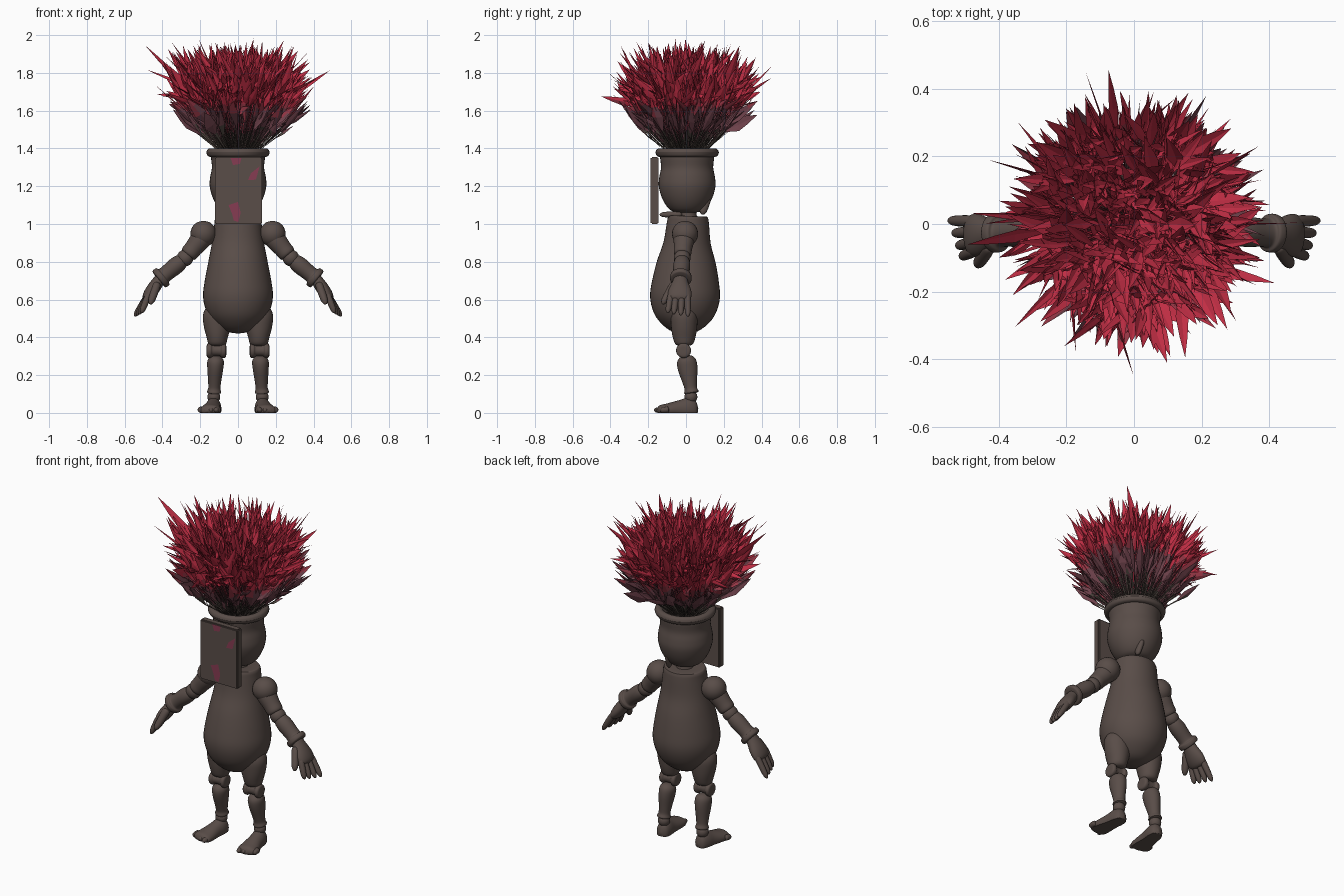
import bpy, bmesh, math, random
from mathutils import Vector

if "Cube" in bpy.data.objects:
    bpy.data.objects.remove(bpy.data.objects["Cube"], do_unlink=True)
random.seed(4)


def material(name, rgb):
    m = bpy.data.materials.new(name)
    m.use_nodes = True
    m.diffuse_color = (*rgb, 1)
    bsdf = m.node_tree.nodes["Principled BSDF"]
    bsdf.inputs["Base Color"].default_value = (*rgb, 1)
    bsdf.inputs["Roughness"].default_value = 0.8
    return m


CLAY = material("brown clay", (0.1, 0.074, 0.065))
PINK = material("faded pink paint", (0.24, 0.045, 0.085))
STEM = material("dark stem", (0.08, 0.062, 0.052))
MAUVE = material("dusky mauve", (0.16, 0.055, 0.072))
ROSE = material("deep rose", (0.32, 0.04, 0.063))
CRIMSON = material("crimson", (0.53, 0.027, 0.058))


def finish(name, bm, mats, smooth=True):
    if smooth:
        bmesh.ops.remove_doubles(bm, verts=bm.verts, dist=0.0002)
        bmesh.ops.recalc_face_normals(bm, faces=bm.faces)
    mesh = bpy.data.meshes.new(name)
    bm.to_mesh(mesh)
    bm.free()
    for m in mats:
        mesh.materials.append(m)
    ob = bpy.data.objects.new(name, mesh)
    bpy.context.collection.objects.link(ob)
    if smooth:
        bpy.ops.object.select_all(action="DESELECT")
        bpy.context.view_layer.objects.active = ob
        ob.select_set(True)
        bpy.ops.object.shade_smooth_by_angle(angle=math.radians(40))


def spline(points, steps=4):
    """Smooth curve through the profile points."""
    pts = [Vector((p[0], p[1], p[-1])) for p in points]
    out = []
    for i in range(len(pts) - 1):
        a, b, c, d = (pts[max(i - 1, 0)], pts[i], pts[i + 1], pts[min(i + 2, len(pts) - 1)])
        for k in range(steps):
            t = k / steps
            out.append(b + (c - a) * (t / 2) + (a * 2 - b * 5 + c * 4 - d) * (t * t / 2)
                       + (b * 3 - a - c * 3 + d) * (t ** 3 / 2))
    return out + [pts[-1]]


def lathe(name, profile, start, end, ref=(0, 1, 0), segs=28, floor=False):
    """Elliptical rings (position along axis, radius, second radius) from start to end."""
    start, end = Vector(start), Vector(end)
    axis = end - start
    u = axis.cross(Vector(ref)).normalized()
    v = u.cross(axis).normalized()
    bm = bmesh.new()
    rings = []
    for t, ra, rb in spline(profile):
        ra, rb = max(ra, 0), max(rb, 0)
        ring = []
        for k in range(segs):
            g = math.tau * k / segs
            co = start + axis * t + u * ra * math.cos(g) + v * rb * math.sin(g)
            if floor:
                co.z = max(co.z, 0)
            ring.append(bm.verts.new(co))
        rings.append(ring)
    for r, q in zip(rings, rings[1:]):
        for k in range(segs):
            n = (k + 1) % segs
            bm.faces.new((r[k], r[n], q[n], q[k]))
    bm.faces.new(rings[0])
    bm.faces.new(rings[-1])
    finish(name, bm, [CLAY])


def capsule(name, start, end, ra, rb=None, **kw):
    rb = rb or ra
    prof = [(0, 0, 0), (0.04, ra * .6, rb * .6), (0.18, ra, rb), (0.75, ra * .9, rb * .9),
            (0.95, ra * .5, rb * .5), (1, 0, 0)]
    lathe(name, prof, start, end, segs=16, **kw)


def ball(name, centre, r):
    c = Vector(centre)
    prof = [(0.5 - 0.5 * math.cos(math.pi * i / 6), r * math.sin(math.pi * i / 6)) for i in range(7)]
    lathe(name, prof, c - Vector((0, 0, r)), c + Vector((0, 0, r)), segs=24)


# Torso, neck and pot-shaped head
lathe("torso", [(.42, 0), (.435, .075), (.49, .14), (.55, .172), (.62, .185), (.7, .176), (.8, .157, .155),
                (.9, .138, .125), (1, .125, .112), (1.035, .12, .105), (1.043, .1, .09), (1.04, 0)],
      (0, -.03, 0), (0, .01, 1), segs=40)
lathe("neck", [(0, .055), (.5, .045), (1, .06)], (0, .01, 1.02), (0, .01, 1.1))
capsule("neck_peg", (.03, -.02, 1.05), (.03, -.14, 1.05), .016, ref=(0, 0, 1))
capsule("nape_tab", (.04, .113, 1.14), (.05, .085, 1.05), .022, .016, ref=(1, 0, 0))
lathe("head", [(1.06, 0), (1.065, .07), (1.09, .105), (1.14, .134), (1.2, .15), (1.25, .147),
               (1.3, .138), (1.36, .143), (1.375, .13), (1.37, 0)], (0, .006, 0), (0, .006, 1), segs=40)
rim = [(1.378 + .023 * math.sin(a * math.tau / 8), .145 + .023 * math.cos(a * math.tau / 8))
       for a in range(9)]
lathe("head_rim", rim, (0, .006, 0), (0, .006, 1), segs=40)

# Face plate and its worn paint patches
bm = bmesh.new()
bmesh.ops.create_cube(bm, size=1)
for v in bm.verts:
    v.co = Vector((v.co.x * .25 + .003, v.co.y * .042 - .166, v.co.z * .356 + 1.178))
bmesh.ops.bevel(bm, geom=bm.edges[:], offset=.006, segments=2, affect="EDGES")
finish("face_plate", bm, [CLAY])
patches = {
    "top_patch": [(-.04, 1.35), (-.027, 1.312), (.01, 1.318), (.018, 1.35)],
    "cheek_patch": [(.053, 1.232), (.095, 1.235), (.114, 1.305), (.068, 1.268)],
    "chin_patch": [(-.05, 1.1), (-.032, 1.055), (-.022, 1.018), (.002, 1.01), (.014, 1.06), (0, 1.117)]}
for name, outline in patches.items():
    bm = bmesh.new()
    bm.faces.new([bm.verts.new((x, -.1885, z)) for x, z in outline])
    finish(name, bm, [PINK], smooth=False)

# Jointed arms and legs, one set per side
for side, s in (("left", 1), ("right", -1)):
    def P(x, y, z):
        return (s * x, y, z)

    # Arm
    ball(side + "_shoulder", P(.183, -.005, .948), .069)
    lathe(side + "_upper_arm", [(0, 0), (.05, .04), (.3, .055), (.7, .048), (.95, .042), (1, 0)],
          P(.155, -.005, .97), P(.27, -.02, .83))
    ball(side + "_elbow", P(.28, -.02, .82), .044)
    lathe(side + "_forearm", [(0, 0), (.05, .034), (.3, .045), (.65, .042), (.8, .044), (.84, .056),
                              (.97, .056), (1, .04), (1, 0)], P(.285, -.02, .815), P(.42, -.028, .705))
    lathe(side + "_palm", [(0, 0), (.05, .025, .03), (.3, .032, .042), (.65, .034, .062), (.9, .024, .055),
                           (1, 0)], P(.395, -.028, .735), P(.495, -.035, .59))
    for i, y in enumerate((.008, -.022, -.052, -.078)):
        capsule(f"{side}_finger_{i + 1}", P(.47, y, .635), P(.548 - .012 * i, y * 1.25, .51 + .006 * i), .017)
    capsule(side + "_thumb", P(.425, -.06, .69), P(.465, -.125, .575), .021)

    # Leg
    lathe(side + "_thigh", [(.355, 0), (.36, .042), (.4, .056, .06), (.46, .071, .069), (.52, .075, .07),
                            (.565, .05), (.585, 0)], P(.11, -.01, 0), P(.11, -.01, 1))
    lathe(side + "_knee", [(0, 0), (.02, .034), (.2, .039), (.32, .03), (.68, .03), (.8, .039),
                           (.98, .034), (1, 0)], P(.062, -.013, .33), P(.166, -.013, .33))
    lathe(side + "_shin", [(0, 0), (.03, .025, .03), (.14, .043, .05), (.35, .042, .052), (.65, .035, .04),
                           (.85, .032, .033), (.97, .036, .037), (1, 0)], P(.117, -.002, .305), P(.127, .03, .1))
    ball(side + "_ankle", P(.128, .026, .085), .034)
    lathe(side + "_foot", [(0, 0), (.06, .03, .045), (.22, .042, .062), (.45, .045, .05), (.75, .055, .035),
                           (.93, .05, .026), (1, 0)], P(.123, .065, .022), P(.152, -.155, .012),
          ref=(0, 0, 1), floor=True)
    for i in range(4):
        x = .112 + .028 * i
        capsule(f"{side}_toe_{i + 1}", P(x, -.09, .018), P(x + .004, -.17 + .011 * i, .014), .016,
                ref=(0, 0, 1), floor=True)


# Plume: each blade is a thin stem carrying a folded leaf that tilts its own way
def scatter(size):
    return Vector([random.gauss(0, size) for _ in range(3)])


def blade(bm, base, tip, width, belly, tilt):
    axis = tip - base
    neck = base + axis * (2 * belly - 1) + scatter(.012)
    tip = tip + scatter(tilt)
    tip.z = min(tip.z, 1.985 - random.uniform(0, .06))
    leaf = tip - neck
    wide = leaf.cross(scatter(1)).normalized()
    normal = wide.cross(leaf).normalized()
    if normal.z < 0:
        wide, normal = -wide, -normal
    rows = []
    for mid, w in ((base, .08), (base.lerp(neck, .4), .12), (neck, .22), (neck + leaf * .4, 1),
                   (neck + leaf * .7, .6)):
        edge = wide * width * w / 2
        ridge = mid - normal * width * w * .15
        rows.append([bm.verts.new(co) for co in (mid - edge, ridge, mid + edge)])
    end = bm.verts.new(tip)
    faces = []
    for a, b in zip(rows, rows[1:]):
        for k in (0, 1):
            faces.append(bm.faces.new((a[k], a[k + 1], b[k + 1], b[k])))
    for k in (0, 1):
        faces.append(bm.faces.new((rows[-1][k], rows[-1][k + 1], end)))
    for f in faces:
        c = f.calc_center_median()
        level = c.z - .25 * math.hypot(c.x, c.y) + random.uniform(-.02, .02)
        f.material_index = (level > 1.43) + (level > 1.525) + (level > 1.56)


def plume(name, count, polar, reach, widths, belly, tilt):
    bm = bmesh.new()
    for _ in range(count):
        turn = random.uniform(0, math.tau)
        share = math.sqrt(random.uniform(polar[0] ** 2, polar[1] ** 2))
        theta = math.radians(share)
        out = Vector((math.cos(turn), math.sin(turn), 0))
        length = (.575 - .19 * max(0, share - 27) / 23) * random.uniform(*reach)
        base = out * .1 * share / 50 + Vector((0, .004, 1.375))
        tip = base + (out * math.sin(theta) + Vector((0, 0, math.cos(theta)))) * length
        blade(bm, base, tip, random.uniform(*widths), belly, tilt)
    finish(name, bm, [STEM, MAUVE, ROSE, CRIMSON], smooth=False)


plume("plume_blades", 950, (0, 37), (.74, 1), (.025, .055), .84, .055)
plume("plume_outer_blades", 110, (36, 48), (.68, 1), (.018, .045), .74, .03)
plume("plume_broad_leaves", 42, (33, 48), (.75, 1), (.05, .085), .74, .03)
plume("plume_thin_stems", 140, (10, 46), (.4, .85), (.006, .014), .7, .02)
